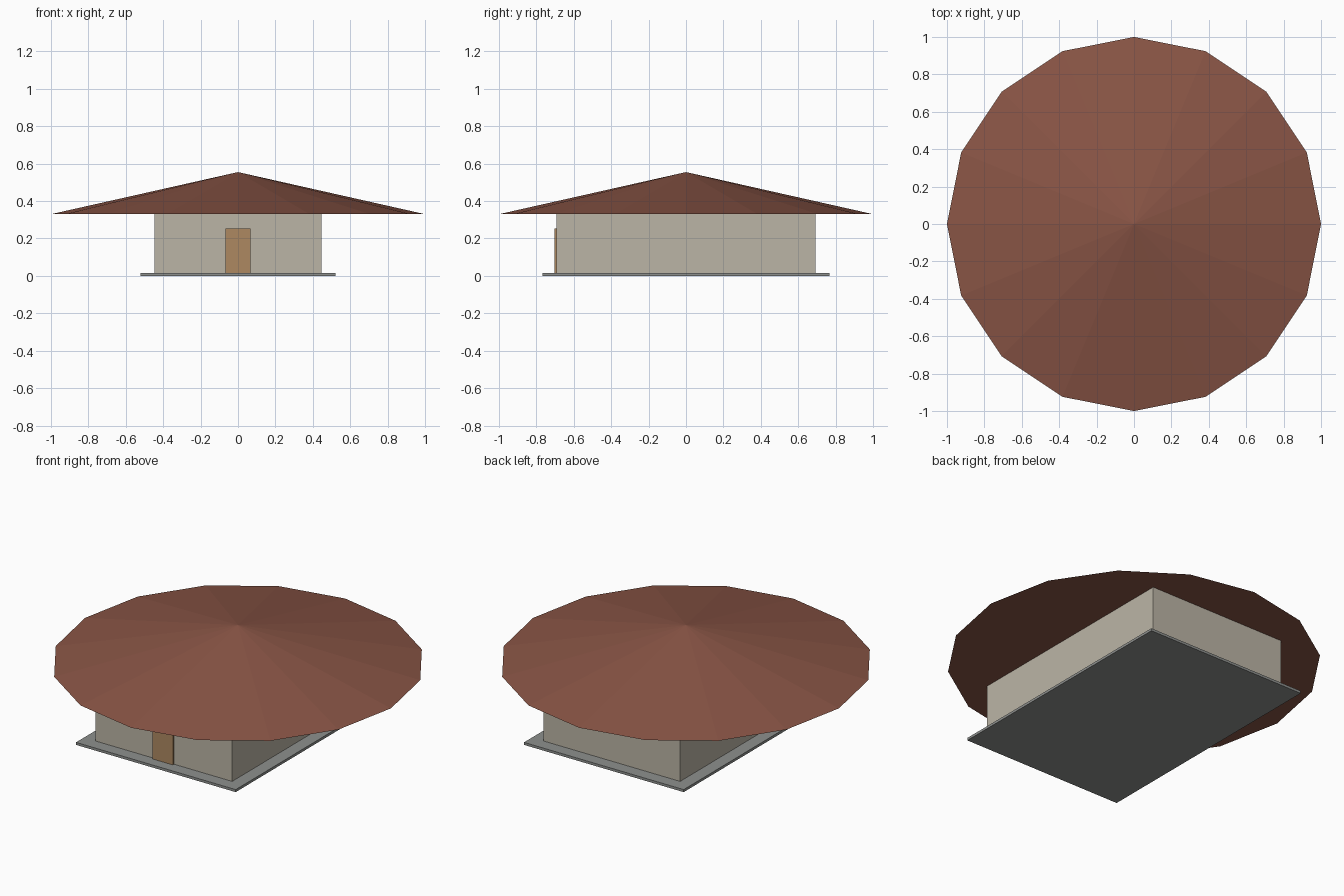
import bpy

if "Cube" in bpy.data.objects:
    bpy.data.objects.remove(bpy.data.objects["Cube"])


def paint(obj, name, color):
    mat = bpy.data.materials.new(name)
    mat.diffuse_color = (*color, 1)
    mat.use_nodes = True
    mat.node_tree.nodes["Principled BSDF"].inputs["Base Color"].default_value = mat.diffuse_color
    obj.data.materials.append(mat)


def box(name, x, y, z):
    """Box from (min, max) ranges on each axis."""
    mid = [(a + b) / 2 for a, b in (x, y, z)]
    bpy.ops.mesh.primitive_cube_add(size=1, location=mid)
    obj = bpy.context.object
    obj.name = name
    obj.scale = [b - a for a, b in (x, y, z)]
    bpy.ops.object.transform_apply(location=False, rotation=False, scale=True)
    return obj


SLAB_TOP, EAVES, APEX = 0.015, 0.33, 0.555

# Ground slab
slab = box("floor_slab", (-0.522, 0.522), (-0.767, 0.767), (0, SLAB_TOP))
paint(slab, "slab_grey", (0.27, 0.28, 0.27))

# Walls
walls = box("walls", (-0.447, 0.447), (-0.693, 0.693), (SLAB_TOP, EAVES))
paint(walls, "plaster", (0.50, 0.46, 0.38))

# Front door, slightly proud of the wall
door = box("door", (-0.067, 0.067), (-0.704, -0.692), (SLAB_TOP, 0.254))
paint(door, "door_wood", (0.42, 0.25, 0.12))

# Faceted 16-sided conical roof with wide overhang
bpy.ops.mesh.primitive_cone_add(vertices=16, radius1=1, radius2=0, depth=APEX - EAVES,
                                location=(0, 0, (APEX + EAVES) / 2))
roof = bpy.context.object
roof.name = "roof"
paint(roof, "roof_tile", (0.25, 0.09, 0.06))
